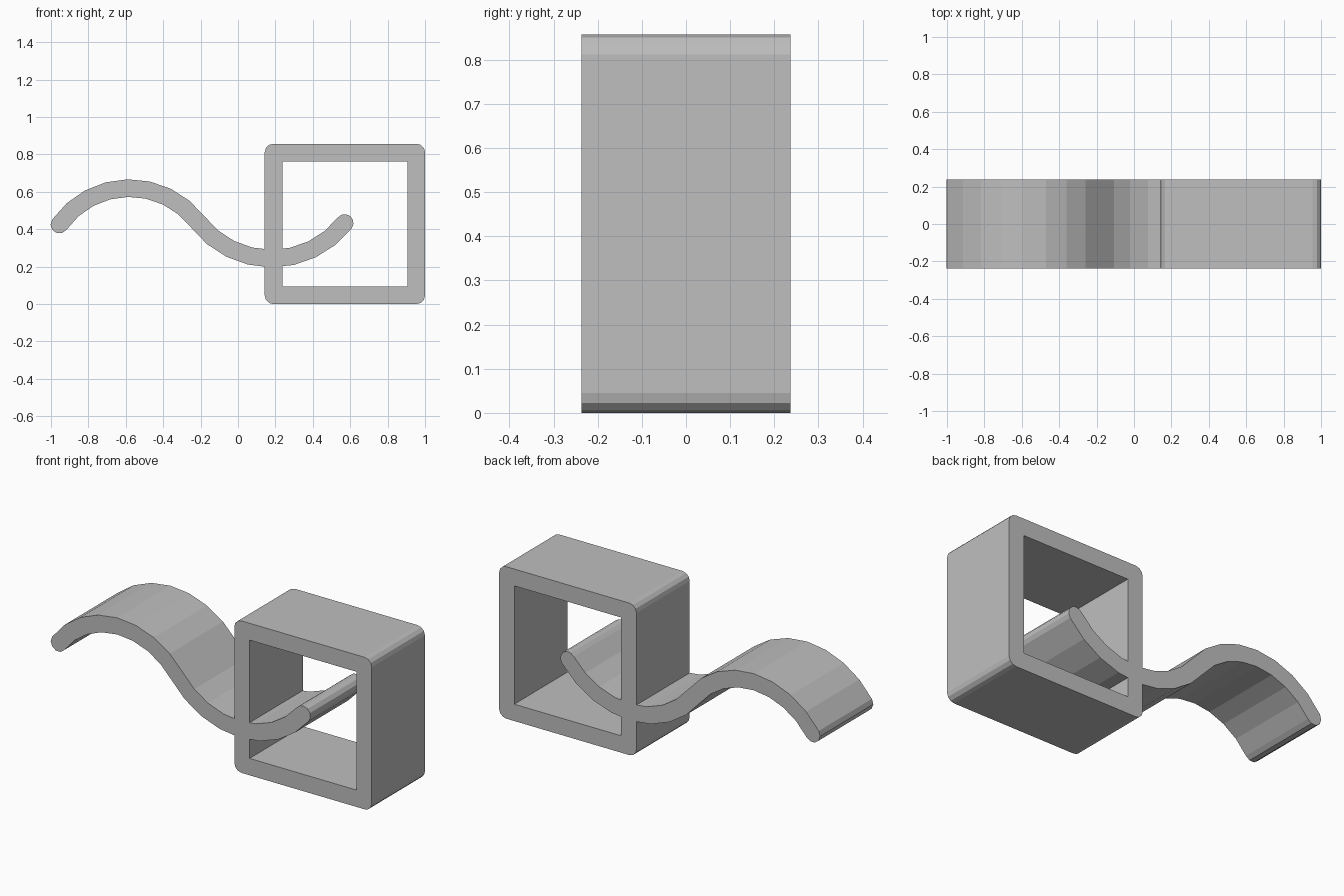
import bpy
import bmesh
from math import sin, cos, pi, radians, asin, hypot
from mathutils import Vector

cube = bpy.data.objects.get("Cube")
if cube:
    bpy.data.objects.remove(cube, do_unlink=True)

DEPTH = 0.474
WALL = 0.095

grey = bpy.data.materials.new("light_grey")
grey.use_nodes = True
grey.diffuse_color = (0.52, 0.52, 0.52, 1)
grey.node_tree.nodes["Principled BSDF"].inputs["Base Color"].default_value = grey.diffuse_color


def prism(name, outline, depth=DEPTH):
    """Extrude an (x, z) outline along y, centred on y = 0."""
    bm = bmesh.new()
    face = bm.faces.new([bm.verts.new((x, -depth / 2, z)) for x, z in outline])
    ext = bmesh.ops.extrude_face_region(bm, geom=[face])
    moved = [v for v in ext["geom"] if isinstance(v, bmesh.types.BMVert)]
    bmesh.ops.translate(bm, verts=moved, vec=(0, depth, 0))
    bmesh.ops.recalc_face_normals(bm, faces=bm.faces)
    mesh = bpy.data.meshes.new(name)
    bm.to_mesh(mesh)
    bm.free()
    mesh.materials.append(grey)
    obj = bpy.data.objects.new(name, mesh)
    bpy.context.collection.objects.link(obj)
    return obj


def arc(cx, cz, r, start, end, steps):
    """Points on an arc, angles in radians from +x."""
    return [(cx + r * cos(a), cz + r * sin(a))
            for a in (start + (end - start) * i / steps for i in range(steps + 1))]


def combine(target, tool, operation):
    mod = target.modifiers.new(operation.lower(), "BOOLEAN")
    mod.operation, mod.solver, mod.object = operation, "EXACT", tool
    bpy.context.view_layer.objects.active = target
    bpy.ops.object.modifier_apply(modifier=mod.name)
    bpy.data.objects.remove(tool, do_unlink=True)


# Square frame with rounded outer corners
x0, x1, z0, z1, r = 0.143, 1.0, 0.0, 0.857, 0.045
outline = []
for i, (cx, cz) in enumerate([(x1 - r, z1 - r), (x0 + r, z1 - r), (x0 + r, z0 + r), (x1 - r, z0 + r)]):
    outline += arc(cx, cz, r, i * pi / 2, (i + 1) * pi / 2, 3)
frame = prism("square_frame_with_wave", outline)

# Square opening through the frame
a, b, c, d = x0 + WALL, x1 - WALL, z0 + WALL, z1 - WALL
combine(frame, prism("opening", [(a, c), (b, c), (b, d), (a, d)], 1), "DIFFERENCE")

# Wave centreline: a crest arc running into a trough arc
crest, trough = Vector((-0.58, 0.162)), Vector((0.18, 0.739))
r_crest, r_trough = 0.458, 0.496
join = asin((trough - crest).x / hypot(*(trough - crest)))
left_end, right_end = radians(55), radians(52)
h = 0.047


def wave_side(off):
    """One side of the strip, off = distance above the centreline."""
    up = arc(*crest, r_crest + off, pi / 2 + left_end, pi / 2 - join, 8)
    down = arc(*trough, r_trough - off, -pi / 2 - join, -pi / 2 + right_end, 8)
    return up[:-1] + down


# Rounded tips close the strip at both ends
tip_r = arc(*trough, r_trough, -pi / 2 + right_end, 0, 1)[0]
tip_l = arc(*crest, r_crest, pi / 2 + left_end, 0, 1)[0]
cap_r = arc(*tip_r, h, pi / 2 + right_end, -pi / 2 + right_end, 6)[1:-1]
cap_l = arc(*tip_l, h, -pi / 2 + left_end, -3 * pi / 2 + left_end, 5)[1:-1]
wave = prism("wave_strip", wave_side(h) + cap_r + wave_side(-h)[::-1] + cap_l)
combine(frame, wave, "UNION")
